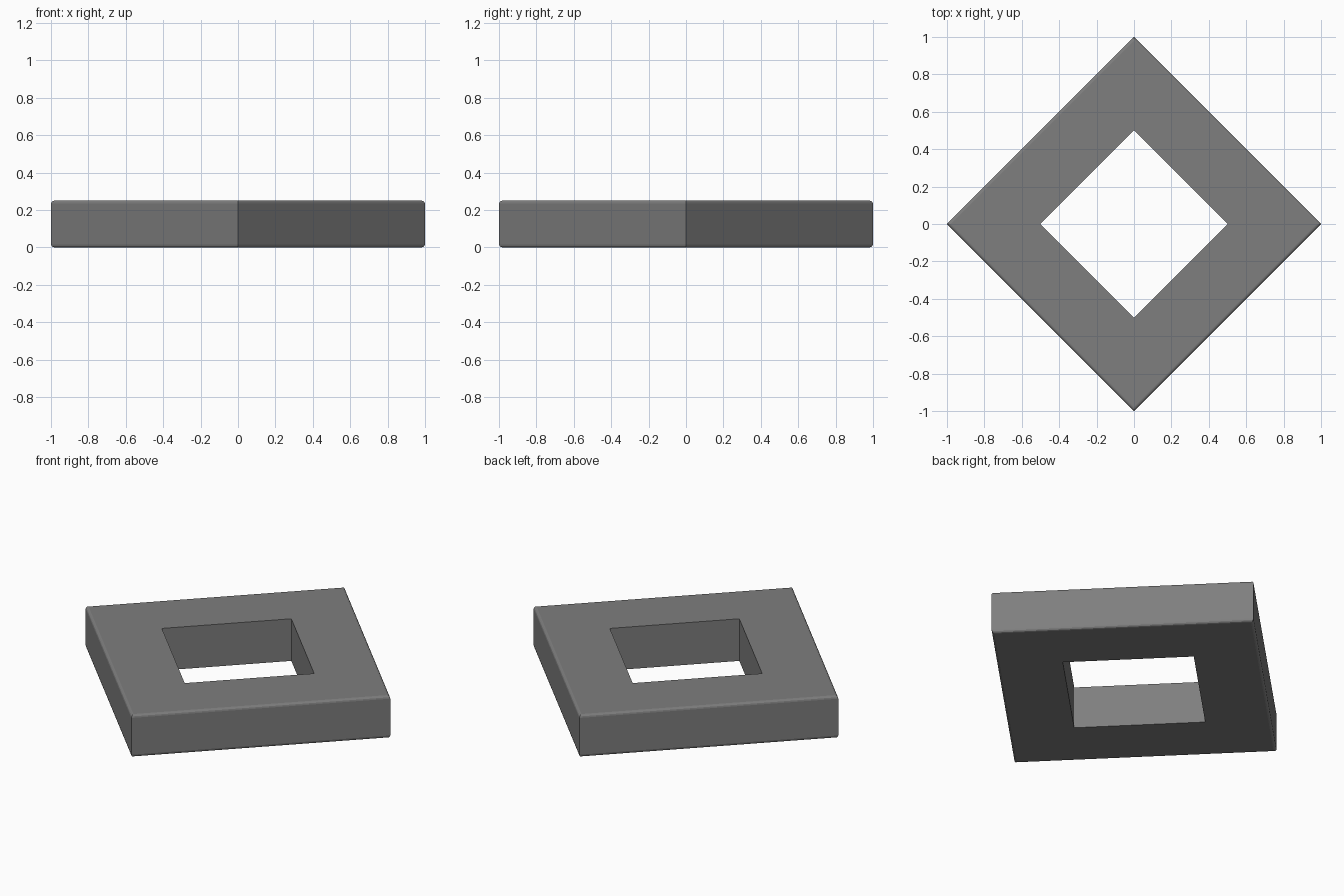
import bpy, bmesh, math

if "Cube" in bpy.data.objects:
    bpy.data.objects.remove(bpy.data.objects["Cube"])

OUTER, INNER, HEIGHT = 1.0, 0.5, 0.25   # corner radii and thickness
RX, RZ, STEPS = 0.02, 0.016, 3          # rounding of the outer rims

# Cross-section (radius, z): sharp inner edges, rounded outer edges
profile = [(INNER, HEIGHT), (INNER, 0.0)]
for start, zc in ((-90, RZ), (0, HEIGHT - RZ)):
    for i in range(STEPS + 1):
        a = math.radians(start + 90 * i / STEPS)
        profile.append((OUTER - RX + RX * math.cos(a), zc + RZ * math.sin(a)))

# Sweep the section round four mitred corners
bm = bmesh.new()
rings = []
for k in range(4):
    a = k * math.pi / 2
    rings.append([bm.verts.new((r * math.cos(a), r * math.sin(a), z)) for r, z in profile])
n = len(profile)
for k in range(4):
    p, q = rings[k], rings[(k + 1) % 4]
    for i in range(n):
        j = (i + 1) % n
        bm.faces.new((p[i], q[i], q[j], p[j]))
bmesh.ops.recalc_face_normals(bm, faces=bm.faces)

# Flat-shaded frame
mesh = bpy.data.meshes.new("square_frame")
bm.to_mesh(mesh)
bm.free()
frame = bpy.data.objects.new("square_frame", mesh)
bpy.context.collection.objects.link(frame)

# Dark grey finish
dark = bpy.data.materials.new("dark_grey")
dark.diffuse_color = (0.21, 0.21, 0.21, 1)
dark.use_nodes = True
dark.node_tree.nodes["Principled BSDF"].inputs["Base Color"].default_value = dark.diffuse_color
mesh.materials.append(dark)
